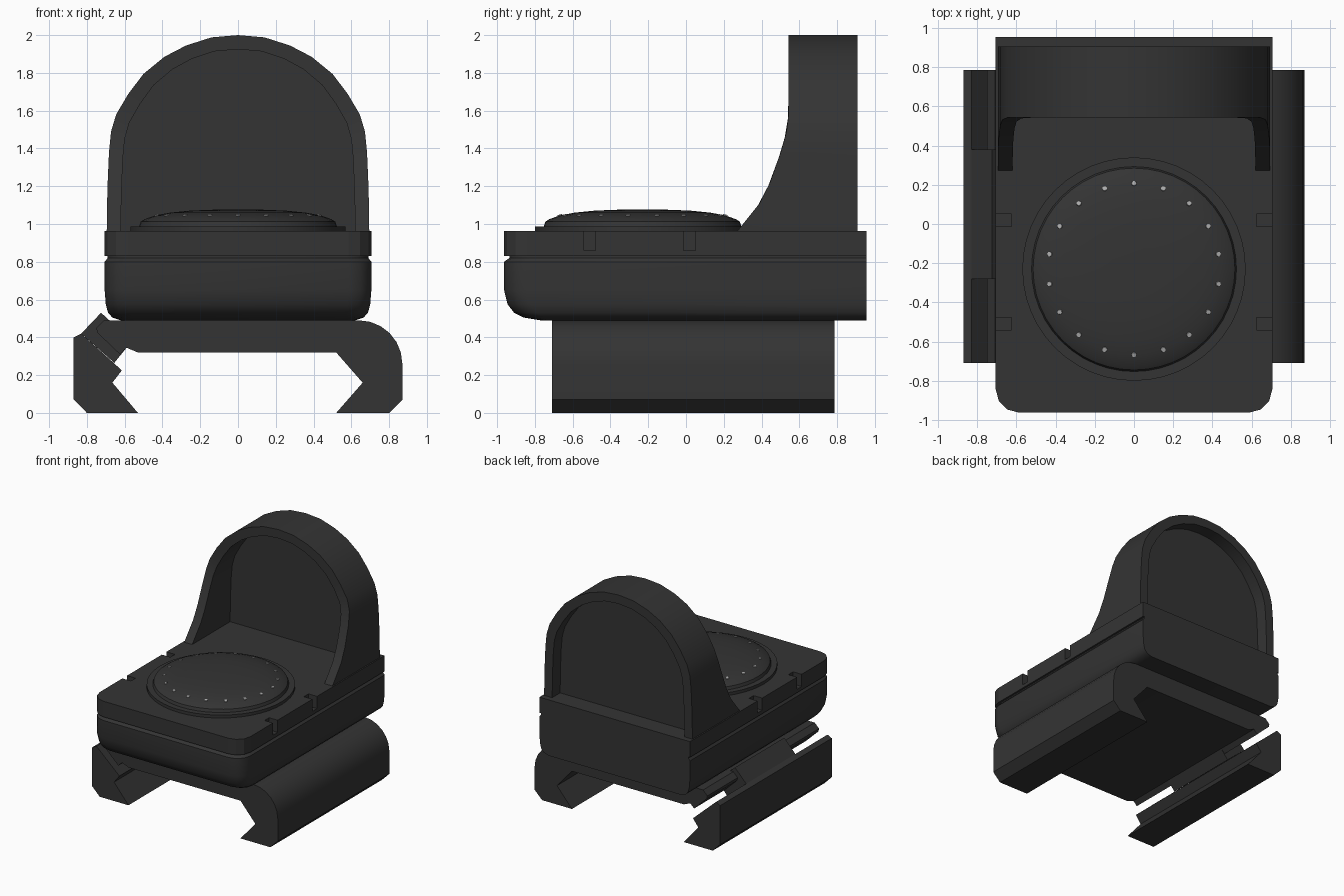
import bpy, bmesh, math
from mathutils import Vector, Matrix

if "Cube" in bpy.data.objects:
    bpy.data.objects.remove(bpy.data.objects["Cube"])


def material(name, v):
    m = bpy.data.materials.new(name)
    m.diffuse_color = (v, v, v, 1)
    m.use_nodes = True
    m.node_tree.nodes["Principled BSDF"].inputs["Base Color"].default_value = m.diffuse_color
    return m


BLACK = material("matte black", 0.034)
GREY = material("light grey", 0.42)


def finish(name, bm, mat=BLACK, smooth=None):
    bmesh.ops.recalc_face_normals(bm, faces=bm.faces)
    me = bpy.data.meshes.new(name)
    bm.to_mesh(me)
    bm.free()
    me.materials.append(mat)
    ob = bpy.data.objects.new(name, me)
    bpy.context.collection.objects.link(ob)
    if smooth:
        bpy.ops.object.select_all(action='DESELECT')
        ob.select_set(True)
        bpy.context.view_layer.objects.active = ob
        bpy.ops.object.shade_smooth_by_angle(angle=math.radians(smooth))
    return ob


def loft(bm, rings, caps=True):
    """Skin closed rings of equal point count."""
    vs = [[bm.verts.new(p) for p in r] for r in rings]
    n = len(vs[0])
    for a, b in zip(vs, vs[1:]):
        for i in range(n):
            j = (i + 1) % n
            bm.faces.new((a[i], a[j], b[j], b[i]))
    if caps:
        bm.faces.new(vs[0])
        bm.faces.new(vs[-1])


def along_y(name, profile, y0, y1, smooth=None):
    bm = bmesh.new()
    loft(bm, [[(x, y, z) for x, z in profile] for y in (y0, y1)])
    return finish(name, bm, smooth=smooth)


def outline(hw, front, r, notches=()):
    """Plan of the body: square back, rounded front, optional side notches."""
    half = [(hw, 0.955)]
    for y0, y1 in notches:
        half += [(hw, y1), (hw - 0.08, y1), (hw - 0.08, y0), (hw, y0)]
    for k in range(4):
        a = math.radians(30 * k)
        half.append((hw - r + r * math.cos(a), front + r - r * math.sin(a)))
    return half + [(-x, y) for x, y in reversed(half)]


def ring(z, *args):
    return [(x, y, z) for x, y in outline(*args)]


# Rail mount with the fixed hook on the right
curve = [(0.64 + 0.23 * math.sin(math.radians(a)), 0.26 + 0.23 * math.cos(math.radians(a)))
         for a in range(0, 91, 15)]
along_y("rail_mount", [(-0.71, 0.49)] + curve + [
    (0.87, 0.07), (0.80, 0), (0.52, 0), (0.66, 0.16), (0.52, 0.32), (-0.53, 0.32),
    (-0.59, 0.345), (-0.625, 0.31), (-0.745, 0.425), (-0.75, 0.45)], -0.71, 0.785, 30)

# Movable clamp jaw and the tab joining it to the mount
along_y("clamp_jaw", [(-0.87, 0.40), (-0.83, 0.42), (-0.615, 0.225), (-0.665, 0.16),
                      (-0.53, 0), (-0.80, 0), (-0.87, 0.07)], -0.71, 0.785)
along_y("clamp_tab", [(-0.83, 0.42), (-0.725, 0.53), (-0.67, 0.48), (-0.59, 0.345),
                      (-0.655, 0.265)], -0.28, 0.38)

# Lower housing, rounded underneath, ending in the seam neck
bm = bmesh.new()
loft(bm, [ring(*s) for s in (
    (0.49, 0.62, -0.77, 0.08), (0.505, 0.665, -0.86, 0.10), (0.53, 0.688, -0.91, 0.12),
    (0.575, 0.70, -0.945, 0.12), (0.65, 0.706, -0.963, 0.12), (0.80, 0.706, -0.963, 0.12),
    (0.82, 0.69, -0.935, 0.12), (0.84, 0.69, -0.935, 0.12))])
finish("lower_housing", bm, smooth=35)

# Top plate with two notches on each side
cuts = ((-0.012, 0.05), (-0.54, -0.478))
bm = bmesh.new()
loft(bm, [ring(z, 0.706, -0.963, 0.12) for z in (0.83, 0.86)])
loft(bm, [ring(z, 0.706, -0.963, 0.12, cuts) for z in (0.86, 0.963)])
finish("top_plate", bm)

# Hood: arch shell whose front edge sweeps forward towards the plate
SWEEP = [(0.96, 0.27), (1.11, 0.39), (1.22, 0.445), (1.39, 0.505), (1.50, 0.535), (1.57, 0.543),
         (2.1, 0.543)]


def front_y(z):
    for (z0, y0), (z1, y1) in zip(SWEEP, SWEEP[1:]):
        if z <= z1:
            return y0 + (y1 - y0) * (z - z0) / (z1 - z0)


half = [(0.695, 0.96), (0.693, 1.11), (0.69, 1.22), (0.683, 1.38), (0.672, 1.49), (0.645, 1.58),
        (0.58, 1.69), (0.50, 1.795), (0.39, 1.885), (0.275, 1.945), (0.14, 1.988)]
outer = half + [(0, 2.0)] + [(-x, z) for x, z in reversed(half)]
inner = [(x * 0.892, 0.96 + (z - 0.96) * 0.928) for x, z in outer]
BACK = 0.907
bm = bmesh.new()
loft(bm, [[(xo, front_y(zo), zo), (xo, BACK, zo), (xi, BACK, zi), (xi, front_y(zi), zi)]
          for (xo, zo), (xi, zi) in zip(outer, inner)])
finish("hood", bm, smooth=30)

# Window panel inside the hood
along_y("hood_panel", [(x * 1.01, z) for x, z in inner], 0.78, 0.80)

# Round cover: flat ring, small groove and shallow dome
CENTRE = Vector((0, -0.23, 0))
DOME = [(0.57, 0.95), (0.57, 0.988), (0.523, 0.988), (0.515, 1.012), (0.495, 1.025),
        (0.44, 1.045), (0.36, 1.06), (0.25, 1.071), (0.12, 1.076)]
bm = bmesh.new()
loft(bm, [[CENTRE + Vector((r * math.cos(a), r * math.sin(a), z))
           for a in (2 * math.pi * k / 48 for k in range(48))] for r, z in DOME])
finish("round_cover", bm, smooth=25)

# Ring of tiny marker dots lying on the dome
bm = bmesh.new()
for k in range(18):
    a = math.radians(90 + 20 * k)
    place = (Matrix.Translation(CENTRE) @ Matrix.Rotation(a, 4, 'Z')
             @ Matrix.Translation((0.437, 0, 1.046)) @ Matrix.Rotation(math.radians(15), 4, 'Y'))
    bmesh.ops.create_cone(bm, cap_ends=True, segments=8, radius1=0.014, radius2=0.012,
                          depth=0.009, matrix=place)
finish("marker_dots", bm, GREY)
